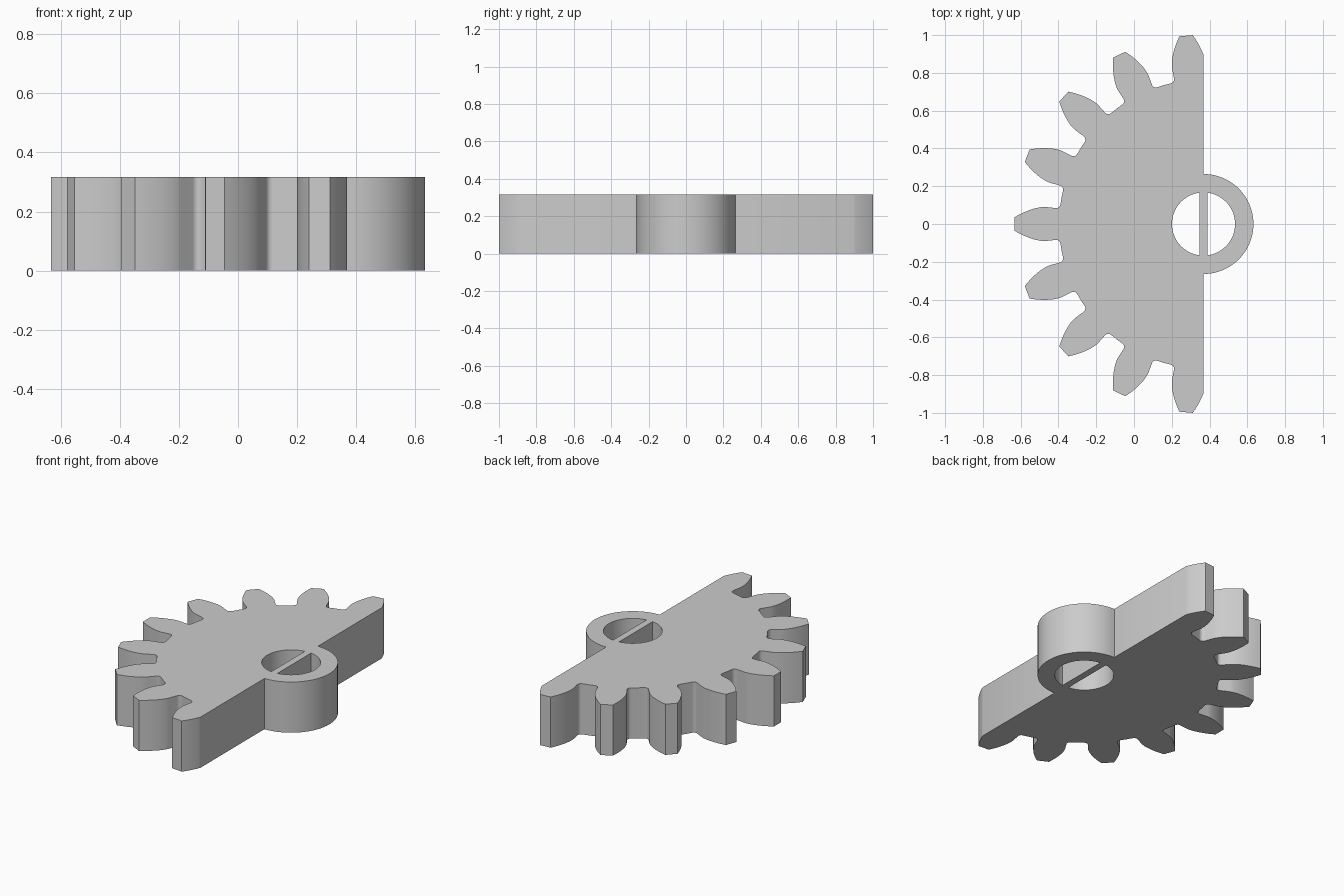
import bpy
import bmesh
from math import acos, cos, hypot, pi, radians, sin, sqrt

if "Cube" in bpy.data.objects:
    bpy.data.objects.remove(bpy.data.objects["Cube"], do_unlink=True)

TEETH = 17
TIP = 1.0016
MODULE = TIP / (TEETH / 2 + 1)
PITCH = MODULE * TEETH / 2
BASE = PITCH * cos(radians(20))
ROOT = PITCH - 1.25 * MODULE
FILLET = 0.022
HEIGHT = 0.317
CENTRE_X = 0.368
HUB, BORE, BAR = 0.2645, 0.167, 0.021


def involute(r):
    a = acos(min(1, BASE / r))
    return sqrt((r / BASE) ** 2 - 1) - a if r > BASE else 0


def arc(radius, start, end, steps):
    angles = [start + (end - start) * i / steps for i in range(steps + 1)]
    return [(radius * cos(a), radius * sin(a)) for a in angles]


def half_tooth():
    """Polar points (radius, half angle) from the root to the tip."""
    base_angle = pi / (2 * TEETH) + involute(PITCH)
    points = []
    for i in range(6):
        t = pi / 2 * i / 5
        points.append((ROOT + FILLET * (1 - cos(t)),
                       base_angle + FILLET / ROOT * (1 - sin(t))))
    for i in range(11):
        r = BASE + (TIP - BASE) * i / 10
        points.append((r, base_angle - involute(r)))
    return points


# Toothed half disc, closed by the round hub on the flat side
half = half_tooth()
tooth = [(ROOT, -pi / TEETH)]
tooth += [(r, -a) for r, a in half] + [(r, a) for r, a in reversed(half)]
outline = [(0, PITCH)]
for k in range(-4, 5):
    for r, a in tooth:
        angle = a + k * 2 * pi / TEETH
        if abs(angle) < pi / 2 - 0.001:
            outline.append((-r * cos(angle), -r * sin(angle)))
outline.append((0, -PITCH))
outline += arc(HUB, -pi / 2, pi / 2, 40)

# Bore split in two by the thin central bar
limit = acos(BAR / BORE)
right_hole = arc(BORE, -limit, limit, 36)
left_hole = [(-x, y) for x, y in right_hole]

# Fill the profile and raise it to full thickness
bm = bmesh.new()
for loop in (outline, right_hole, left_hole):
    verts = [bm.verts.new((x + CENTRE_X, y, 0)) for x, y in loop]
    for i, v in enumerate(verts):
        bm.edges.new((verts[i - 1], v))
bmesh.ops.triangle_fill(bm, edges=bm.edges[:], use_beauty=True)
# Keep the openings clear
openings = [f for f in bm.faces
            if hypot(f.calc_center_median().x - CENTRE_X, f.calc_center_median().y) < BORE
            and abs(f.calc_center_median().x - CENTRE_X) > BAR
            and all(hypot(v.co.x - CENTRE_X, v.co.y) < BORE + 0.001 for v in f.verts)]
bmesh.ops.delete(bm, geom=openings, context='FACES_ONLY')
raised = bmesh.ops.extrude_face_region(bm, geom=bm.faces[:])
bmesh.ops.translate(bm, vec=(0, 0, HEIGHT),
                    verts=[g for g in raised["geom"] if isinstance(g, bmesh.types.BMVert)])
bmesh.ops.recalc_face_normals(bm, faces=bm.faces[:])

mesh = bpy.data.meshes.new("half_gear")
bm.to_mesh(mesh)
bm.free()
gear = bpy.data.objects.new("half_gear", mesh)
bpy.context.collection.objects.link(gear)

# Plain grey finish
grey = bpy.data.materials.new("light_grey")
grey.use_nodes = True
colour = (0.6, 0.6, 0.6, 1)
grey.diffuse_color = colour
grey.node_tree.nodes["Principled BSDF"].inputs["Base Color"].default_value = colour
mesh.materials.append(grey)

bpy.ops.object.select_all(action='DESELECT')
gear.select_set(True)
bpy.context.view_layer.objects.active = gear
bpy.ops.object.shade_smooth_by_angle(angle=radians(30))
